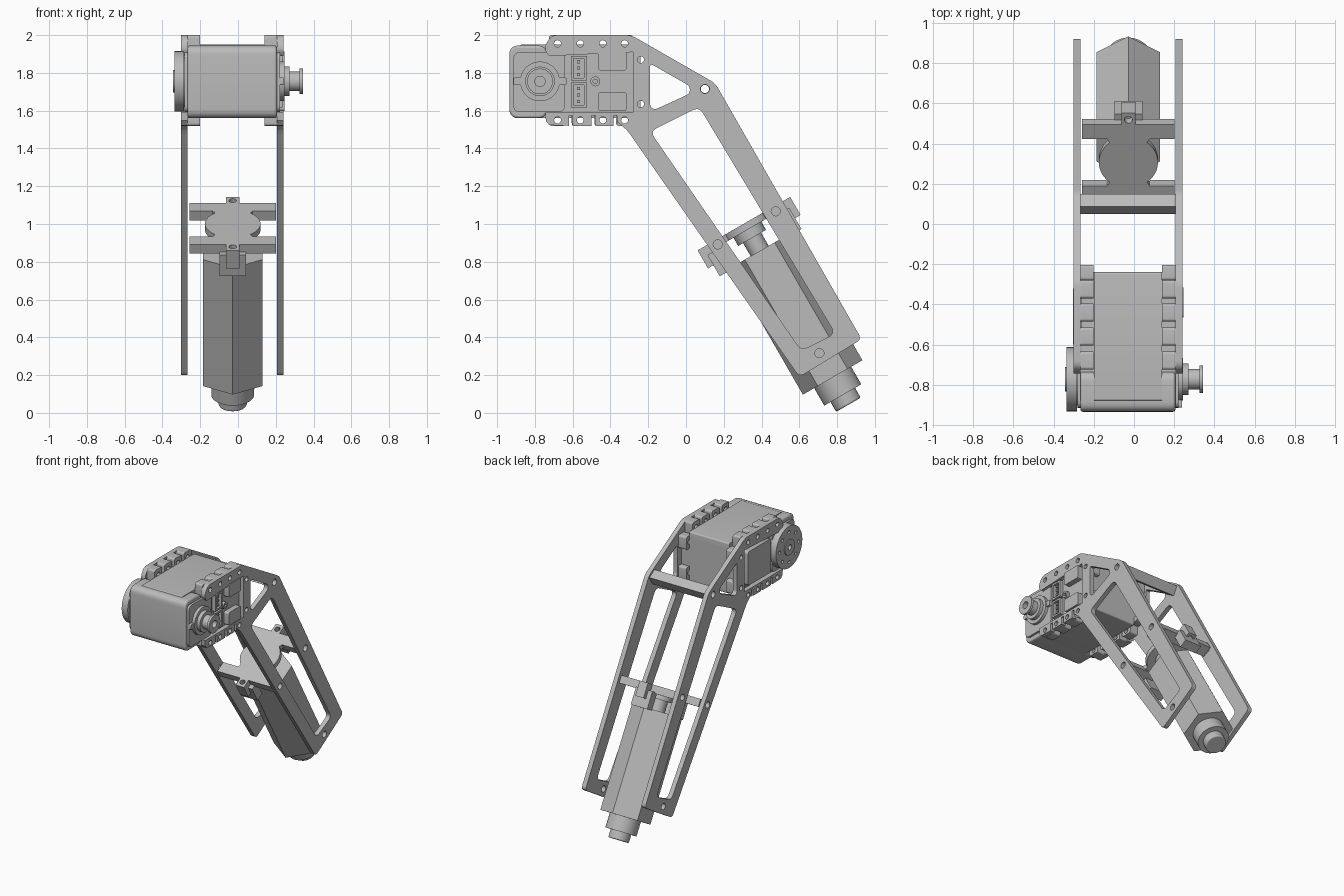
import bpy, bmesh, math
from mathutils import Matrix, Vector

if "Cube" in bpy.data.objects:
    bpy.data.objects.remove(bpy.data.objects["Cube"])

grey = bpy.data.materials.new("plain_grey")
grey.use_nodes = True
GREY = (0.5, 0.5, 0.5, 1)
grey.diffuse_color = GREY
grey.node_tree.nodes["Principled BSDF"].inputs["Base Color"].default_value = GREY

# Side frame: profile in (y, z), thickness along x
SIDE = Matrix(((0, 0, 1, 0), (1, 0, 0, 0), (0, 1, 0, 0), (0, 0, 0, 1)))
# Actuator frame: x across, y over the slope, z up along the tilted axis
TILT = Matrix.Translation((-0.028, 0.86, 0.043)) @ Matrix.Rotation(math.radians(30), 4, "X")
made = []


def circle(x, y, r, n=32, turn=0):
    return [(x + r * math.cos(turn + math.tau * i / n),
             y + r * math.sin(turn + math.tau * i / n)) for i in range(n)]


def rounded(points, r, steps=5):
    """Polygon with every corner eased by a short curve."""
    out = []
    for i, p in enumerate(points):
        p, a, b = Vector(p), Vector(points[i - 1]), Vector(points[(i + 1) % len(points)])
        a = p + (a - p).normalized() * min(r, (a - p).length * 0.45)
        b = p + (b - p).normalized() * min(r, (b - p).length * 0.45)
        for k in range(steps + 1):
            t = k / steps
            out.append(tuple(a * (1 - t) ** 2 + p * 2 * t * (1 - t) + b * t * t))
    return out


def rect(x0, x1, y0, y1, r=0):
    pts = [(x0, y0), (x1, y0), (x1, y1), (x0, y1)]
    return rounded(pts, r) if r else pts


def slab(name, loops, lo, hi, frame=SIDE, bevel=0):
    """Extrude an outline (first loop) with holes (other loops) from lo to hi."""
    curve = bpy.data.curves.new(name, "CURVE")
    curve.dimensions, curve.fill_mode = "2D", "BOTH"
    curve.extrude = (hi - lo) / 2
    for loop in loops:
        s = curve.splines.new("POLY")
        s.points.add(len(loop) - 1)
        for pt, co in zip(s.points, loop):
            pt.co = (co[0], co[1], 0, 1)
        s.use_cyclic_u = True
    tmp = bpy.data.objects.new(name + "_outline", curve)
    bpy.context.collection.objects.link(tmp)
    mesh = bpy.data.meshes.new_from_object(
        tmp.evaluated_get(bpy.context.evaluated_depsgraph_get()))
    bpy.data.objects.remove(tmp)
    bm = bmesh.new()
    bm.from_mesh(mesh)
    bmesh.ops.remove_doubles(bm, verts=bm.verts, dist=0.0001)
    bmesh.ops.dissolve_limit(bm, angle_limit=0.01, verts=bm.verts, edges=bm.edges)
    bmesh.ops.transform(bm, matrix=frame @ Matrix.Translation((0, 0, (lo + hi) / 2)), verts=bm.verts)
    bmesh.ops.recalc_face_normals(bm, faces=bm.faces)
    bm.to_mesh(mesh)
    bm.free()
    mesh.materials.clear()
    mesh.materials.append(grey)
    ob = bpy.data.objects.new(name, mesh)
    bpy.context.collection.objects.link(ob)
    if bevel:
        mod = ob.modifiers.new("soft_edges", "BEVEL")
        mod.width, mod.segments = bevel, 3
    made.append(ob)
    return ob


# Side plates: C-shaped servo mount, triangle window and long leg window
LUG_Y = [-0.68, -0.56, -0.44, -0.325]
slots = []
for y in (-0.375, -0.49, -0.61):
    slots += [(y + 0.01, 1.52), (y + 0.01, 1.575), (y - 0.01, 1.575), (y - 0.01, 1.52)]
outline = rounded([(-0.745, 1.91), (-0.745, 1.95), (-0.71, 2.0), (-0.29, 2.0), (0.155, 1.745),
                   (0.93, 0.39), (0.6, 0.19), (-0.31, 1.495), (-0.34, 1.52)], 0.03)
outline += slots + rounded([(-0.72, 1.52), (-0.745, 1.55)], 0.005)
outline += [(-0.745, 1.59), (-0.28, 1.59), (-0.28, 1.91)]
triangle = rounded([(-0.19, 1.85), (0.02, 1.73), (0.02, 1.69), (-0.165, 1.605), (-0.19, 1.62)], 0.02)
window = rounded([(-0.19, 1.49), (0.07, 1.62), (0.79, 0.42), (0.61, 0.33)], 0.04)
holes = [circle(y, z, 0.018, 20) for y in LUG_Y for z in (1.955, 1.55)]
holes += [circle(-0.24, z, 0.018, 20) for z in (1.87, 1.635)]
holes += [circle(y, z, 0.024, 24) for y, z in
          ((0.1, 1.715), (0.168, 0.892), (0.475, 1.067), (0.706, 0.316))]
for side, x in (("right", -0.302), ("left", 0.206)):
    slab(side + "_side_plate", [outline, triangle, window] + holes, x, x + 0.035)

# Cross bar joining the plates at the knee
slab("knee_cross_bar", [circle(0.1, 1.715, 0.052, 4, math.radians(15)),
                        circle(0.1, 1.715, 0.022, 20)], -0.267, 0.206)

# Servo case
slab("servo_front_case", [rect(-0.935, -0.735, 1.56, 1.945, 0.05)], -0.267, 0.206, bevel=0.012)
slab("servo_core", [rect(-0.8, -0.24, 1.59, 1.91)], -0.262, 0.206)
slab("servo_middle", [rect(-0.88, -0.24, 1.56, 1.95, 0.012)], -0.2, 0.14)
slab("servo_left_cap", [rect(-0.915, -0.64, 1.592, 1.91, 0.04)], 0.2, 0.222)
slab("servo_right_cap", [rect(-0.915, -0.64, 1.592, 1.91, 0.04)], -0.282, -0.26)

# Screw lugs along the top, bottom and rear edges of the servo
for side, x in (("right", -0.267), ("left", 0.14)):
    for i, y in enumerate(LUG_Y):
        for level, z0, z1, zh in (("top", 1.9, 2.0, 1.955), ("bottom", 1.52, 1.6, 1.55)):
            slab(f"{side}_{level}_lug_{i}", [rect(y - 0.045, y + 0.045, z0, z1, 0.015),
                                            circle(y, zh, 0.018, 16)], x, x + 0.066)
    for i, z in enumerate((1.87, 1.635)):
        slab(f"{side}_rear_lug_{i}", [rect(-0.28, -0.203, z - 0.05, z + 0.05, 0.015),
                                     circle(-0.24, z, 0.018, 16)], x, x + 0.066)

# Left face: sockets with pins, pads, centre screw
for i, z in enumerate((1.825, 1.683)):
    slab(f"socket_{i}", [rect(-0.61, -0.525, z - 0.065, z + 0.065),
                         rect(-0.595, -0.54, z - 0.052, z + 0.052)], 0.2, 0.236)
    for k in (-1, 0, 1):
        slab(f"socket_{i}_pin", [rect(-0.576, -0.56, z + k * 0.034 - 0.008, z + k * 0.034 + 0.008)],
             0.2, 0.23)
for i, z in enumerate((1.863, 1.648)):
    slab(f"raised_pad_{i}", [rect(-0.465, -0.315, z - 0.05, z + 0.05, 0.015)], 0.2, 0.247)
slab("face_screw", [circle(-0.48, 1.755, 0.026), circle(-0.48, 1.755, 0.013, 6)], 0.2, 0.23)

# Idler hub on the left, output horn on the right
CY, CZ = -0.773, 1.755
for name, r, inner, lo, hi in (("idler_base", 0.105, 0, 0.2, 0.245),
                               ("idler_step", 0.078, 0.03, 0.24, 0.272),
                               ("idler_shaft", 0.052, 0.027, 0.23, 0.335),
                               ("idler_flange", 0.068, 0.027, 0.325, 0.343)):
    slab(name, [circle(CY, CZ, r, 48)] + ([circle(CY, CZ, inner)] if inner else []), lo, hi)
for y in (-0.892, -0.654):
    slab("idler_ear", [rect(y - 0.022, y + 0.022, CZ - 0.02, CZ + 0.02, 0.01)], 0.2, 0.24)
ring = [c for k in range(8) for c in
        [circle(CY + 0.115 * math.cos(k * math.pi / 4), CZ + 0.115 * math.sin(k * math.pi / 4), 0.012, 12)]]
slab("output_horn", [circle(CY, CZ, 0.16, 64), circle(CY, CZ, 0.045)] + ring, -0.336, -0.285)
slab("horn_hub", [circle(CY, CZ, 0.06), circle(CY, CZ, 0.02, 20)], -0.343, -0.26)
slab("horn_collar", [circle(CY, CZ, 0.13, 48)], -0.29, -0.26)
slab("right_face_panel", [rect(-0.6, -0.32, 1.62, 1.88, 0.02)], -0.304, -0.25)

# Linear actuator: tip, collar, hexagonal body, rod
slab("actuator_tip", [circle(0, 0, 0.075, 40)], 0, 0.08, TILT, bevel=0.008)
slab("actuator_collar", [circle(0, 0, 0.113, 48)], 0.06, 0.18, TILT)
slab("actuator_body", [circle(0, 0, 0.182, 6, math.pi / 2)], 0.167, 0.94, TILT)
slab("actuator_rod", [circle(0, 0, 0.055)], 0.92, 1.08, TILT)
slab("actuator_rod_collar", [circle(0, 0, 0.085, 40)], 1.02, 1.075, TILT)

# Bracket: round plate, necks, two cross bars and drilled end lugs
slab("bracket_disc", [circle(0, 0, 0.147, 64)], 1.07, 1.107, TILT)
for name, d in (("front", -1), ("rear", 1)):
    def band(w, a, b):
        return rect(-w, w, *sorted((d * a, d * b)))
    slab(name + "_bracket_neck", [[(-0.085, d * 0.1), (0.085, d * 0.1),
                                  (0.115, d * 0.15), (-0.115, d * 0.15)]], 1.07, 1.107, TILT)
    slab(name + "_bracket_bar", [band(0.23, 0.135, 0.218)], 1.05, 1.107, TILT)
    slab(name + "_lug_base", [band(0.07, 0.185, 0.25)], 0.93, 1.06, TILT)
    slab(name + "_lug", [band(0.035, 0.2, 0.283), circle(0, d * 0.245, 0.02, 20)],
         0.997, 1.107, TILT)

# Smooth round walls, keep hard edges
bpy.ops.object.select_all(action="DESELECT")
for ob in made:
    ob.select_set(True)
bpy.context.view_layer.objects.active = made[0]
bpy.ops.object.shade_smooth_by_angle(angle=math.radians(25))
